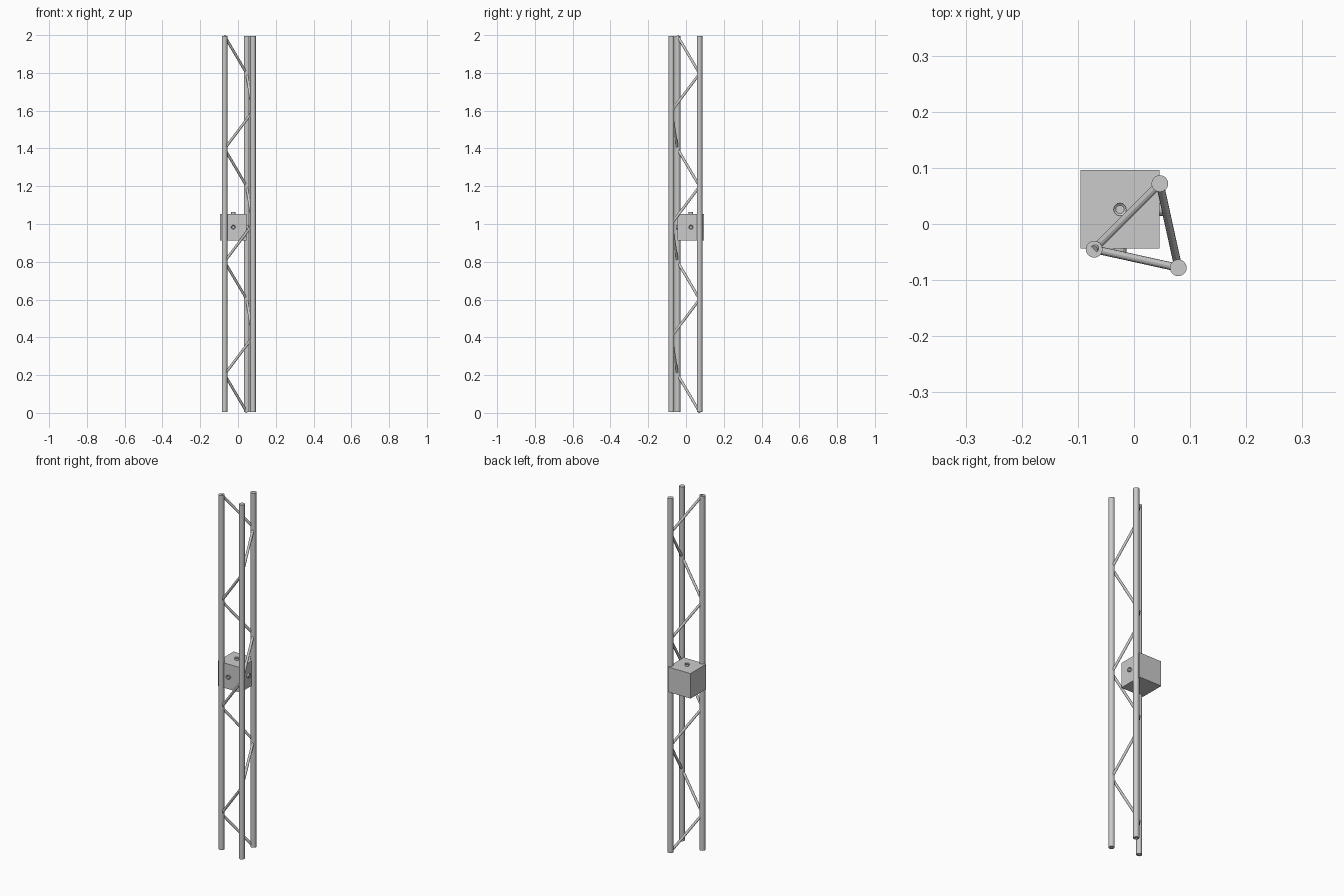
import bpy, bmesh
from mathutils import Vector, Matrix

if "Cube" in bpy.data.objects:
    bpy.data.objects.remove(bpy.data.objects["Cube"])


def make_object(name, bm):
    bmesh.ops.recalc_face_normals(bm, faces=bm.faces[:])
    mesh = bpy.data.meshes.new(name)
    bm.to_mesh(mesh)
    bm.free()
    obj = bpy.data.objects.new(name, mesh)
    bpy.context.collection.objects.link(obj)
    return obj


def rod(name, start, end, radius, sides, recess=None):
    """Capped cylinder between two points, optionally with a recessed end."""
    start, end = Vector(start), Vector(end)
    axis = end - start
    turn = axis.to_track_quat('Z', 'Y').to_matrix().to_4x4()
    bm = bmesh.new()
    bmesh.ops.create_cone(bm, cap_ends=True, segments=sides,
                          radius1=radius, radius2=radius, depth=axis.length)
    if recess:
        cap = [f for f in bm.faces if f.normal.z > 0.9]
        bmesh.ops.inset_region(bm, faces=cap, thickness=recess[0])
        for v in cap[0].verts:
            v.co.z -= recess[1]
    bm.transform(Matrix.Translation((start + end) / 2) @ turn)
    return make_object(name, bm)


# Three upright posts
low, high = 0.0045, 1.9955
corners = {"back": (0.046, 0.072), "left": (-0.071, -0.045), "front": (0.079, -0.078)}
for label, (x, y) in corners.items():
    rod(f"post_{label}", (x, y, low), (x, y, high), 0.015, 16)

# Single brace run spiralling up around the posts
ring = list(corners.values())
steps = 10
nodes = [Vector((*ring[i % 3], low + (high - low) * i / steps)) for i in range(steps + 1)]
for i, (a, b) in enumerate(zip(nodes, nodes[1:])):
    rod(f"diagonal_brace_{i + 1}", a, b, 0.007, 12)

# Sensor box
centre = Vector((-0.025, 0.026, 0.983))
half = 0.07
bm = bmesh.new()
bmesh.ops.create_cube(bm, size=2 * half, matrix=Matrix.Translation(centre))
make_object("sensor_box", bm)

# Round connectors on the top, front and right faces of the box
for label, d in {"top": (0, 0, 1), "front": (0, -1, 0), "right": (1, 0, 0)}.items():
    d = Vector(d)
    rod(f"connector_{label}", centre + d * (half - 0.002), centre + d * (half + 0.01),
        0.0115, 12, recess=(0.004, 0.003))
